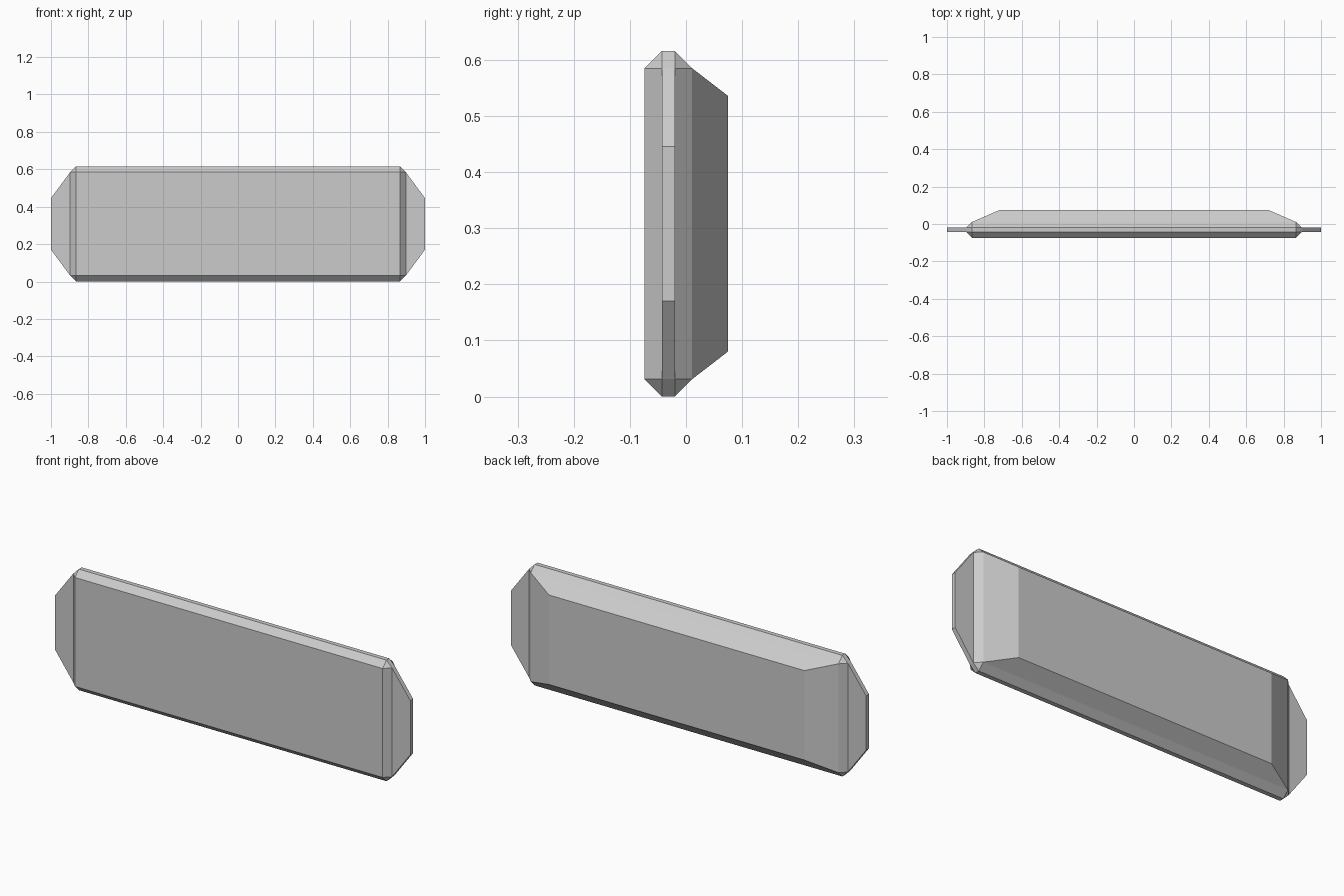
import bpy
import bmesh
from mathutils import Matrix, Vector

cube = bpy.data.objects.get("Cube")
if cube:
    bpy.data.objects.remove(cube, do_unlink=True)

HALF_LENGTH, HEIGHT = 0.897, 0.616
FRONT, BACK = -0.074, 0.011
CHAMFER = 0.031


def extrude_side(bm, direction, distance, scale):
    """Extrude the flat face pointing along direction and taper its end."""
    direction = Vector(direction)
    face = max(bm.faces, key=lambda f: (round(f.normal.dot(direction), 3), f.calc_area()))
    cap = bmesh.ops.extrude_discrete_faces(bm, faces=[face])["faces"][0]
    center = cap.calc_center_median()
    bmesh.ops.scale(bm, vec=scale, verts=cap.verts, space=Matrix.Translation(-center))
    bmesh.ops.translate(bm, vec=direction * distance, verts=cap.verts)


# Chamfered panel
bm = bmesh.new()
bmesh.ops.create_cube(bm, size=1)
bmesh.ops.scale(bm, vec=(2 * HALF_LENGTH, BACK - FRONT, HEIGHT), verts=bm.verts)
bmesh.ops.translate(bm, vec=(0, (FRONT + BACK) / 2, HEIGHT / 2), verts=bm.verts)
bmesh.ops.bevel(bm, geom=bm.edges[:], offset=CHAMFER, offset_type='OFFSET',
                segments=1, affect='EDGES', clamp_overlap=True)
bm.normal_update()

# Tapered back bulge
extrude_side(bm, (0, 1, 0), 0.064, (0.83, 1, 0.822))
bm.normal_update()

# Thin tapered tabs on both ends
for side in (-1, 1):
    extrude_side(bm, (side, 0, 0), 1 - HALF_LENGTH, (1, 1, 0.497))
    bm.normal_update()

bmesh.ops.recalc_face_normals(bm, faces=bm.faces)
mesh = bpy.data.meshes.new("panel_with_end_tabs")
bm.to_mesh(mesh)
bm.free()
panel = bpy.data.objects.new("panel_with_end_tabs", mesh)
bpy.context.collection.objects.link(panel)
